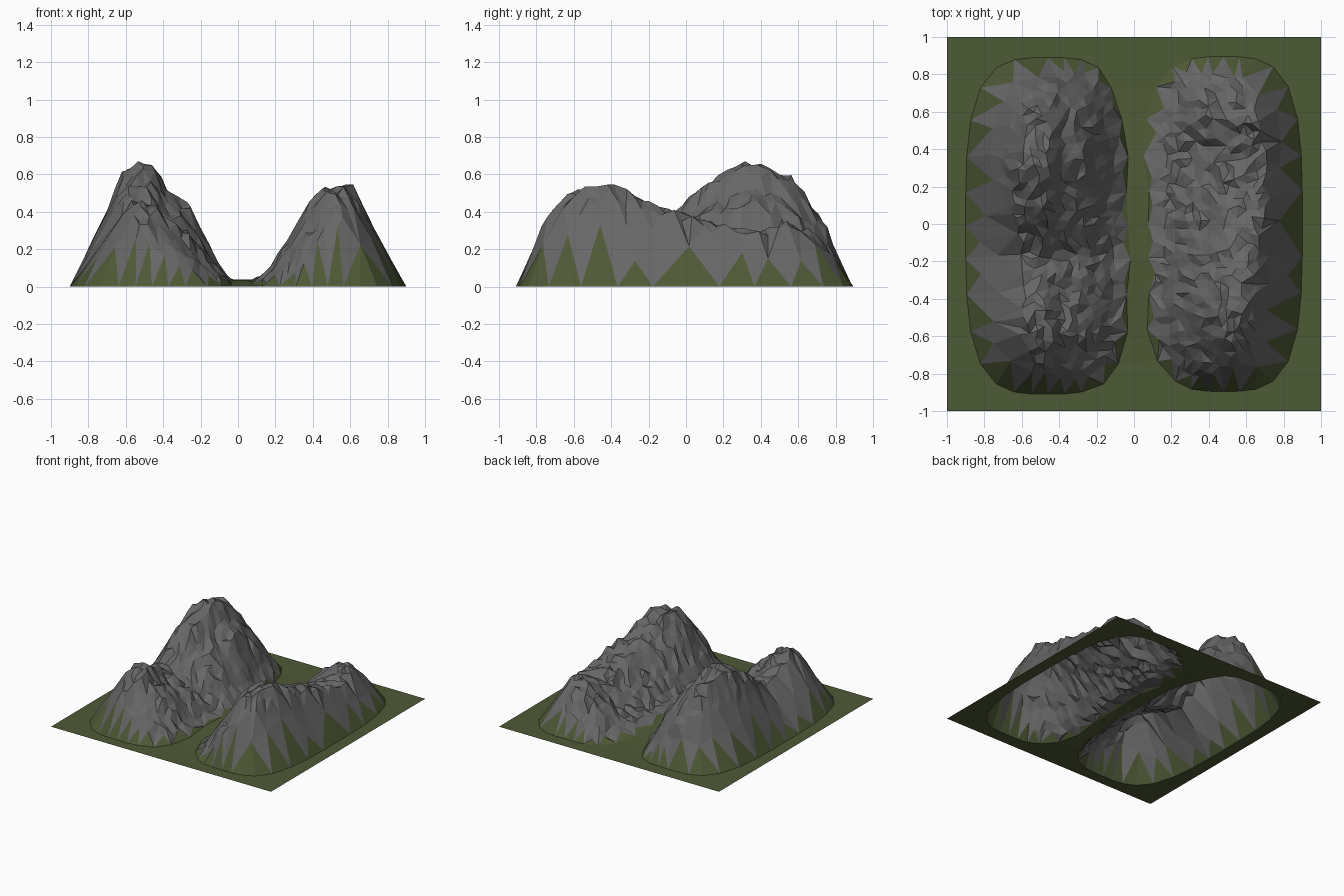
import bpy, math, random
from mathutils import Vector, noise
from mathutils.geometry import delaunay_2d_cdt

if "Cube" in bpy.data.objects:
    bpy.data.objects.remove(bpy.data.objects["Cube"])

random.seed(4)


def lerp_table(table, t):
    if t <= table[0][0]:
        return table[0][1]
    for (a, va), (b, vb) in zip(table, table[1:]):
        if t <= b:
            return va + (vb - va) * (t - a) / (b - a)
    return table[-1][1]


# Ridges: footprint centre, half sizes, crest line, crest height along y, inner slope
RIDGES = [
    dict(cx=-.46, cy=-.01, a=.44, b=.90, outer=-1,
         crest_x=[(-.6, -.51), (-.2, -.57), (.1, -.54), (.35, -.53), (.7, -.5)],
         crest=[(-.91, 0), (-.84, .17), (-.75, .32), (-.6, .46), (-.48, .44),
                (-.3, .34), (-.17, .32), (-.05, .42), (.1, .55), (.2, .60),
                (.3, .67), (.38, .67), (.45, .63), (.55, .59), (.66, .46),
                (.75, .33), (.89, 0)],
         inner=[(0, 0), (.16, .17), (.26, .32), (.46, .61), (.6, .72), (.72, .79),
                (.85, .96), (1, 1)]),
    dict(cx=.48, cy=0, a=.42, b=.895, outer=1,
         crest_x=[(-.5, .54), (-.2, .6), (0, .65), (.4, .67), (.6, .6), (.8, .54)],
         crest=[(-.9, 0), (-.84, .19), (-.75, .36), (-.6, .51), (-.42, .54),
                (-.3, .50), (-.2, .44), (-.06, .40), (.2, .32), (.4, .28),
                (.57, .34), (.7, .28), (.8, .16), (.89, 0)],
         inner=[(0, 0), (.2, .16), (.34, .37), (.5, .6), (.7, .88), (.8, .98), (1, 1)]),
]
OUTER = [(0, 0), (.2, .24), (.4, .47), (.6, .70), (.8, .95), (.88, 1)]
N = 3.5


def floor_z(x, y):
    return .038 * max(0, 1 - (y / .65) ** 2) if abs(x) < .2 else 0


def rim_radius(r, x, y):
    return (abs((x - r['cx']) / r['a']) ** N + abs((y - r['cy']) / r['b']) ** N) ** (1 / N)


def height(r, x, y):
    k = max(0, 1 - abs((y - r['cy']) / r['b']) ** N) ** (1 / N)
    lo, hi, c = r['cx'] - r['a'] * k, r['cx'] + r['a'] * k, lerp_table(r['crest_x'], y)
    u = (x - lo) / max(c - lo, .01) if x < c else (hi - x) / max(hi - c, .01)
    slope = OUTER if (x - c) * r['outer'] > 0 else r['inner']
    return lerp_table(r['crest'], y) * lerp_table(slope, max(0, u))


points, heights, edges, is_rim = [], [], [], []


def add(x, y, z, rim=True):
    points.append(Vector((x, y)))
    heights.append(z)
    is_rim.append(rim)


# Ground square corners
for x, y in [(-1, -1), (1, -1), (1, 1), (-1, 1)]:
    add(x, y, 0)
edges += [(i, (i + 1) % 4) for i in range(4)]

# Foot line of each ridge
RIM = 32
for r in RIDGES:
    start = len(points)
    for i in range(RIM):
        t = math.tau * i / RIM
        c, s = math.cos(t), math.sin(t)
        k = (abs(c) ** N + abs(s) ** N) ** (-1 / N)
        x, y = r['cx'] + r['a'] * c * k, r['cy'] + r['b'] * s * k
        if c * r['outer'] < -.4:                       # ragged valley side
            x += random.uniform(-.025, .025)
        add(x, y, floor_z(x, y))
        edges.append((start + i, start + (i + 1) % RIM))

# Rock points: sparse on the outer foot, dense on the crest and inner slope
for r in RIDGES:
    rim_pts = [p for p in points[4:] if rim_radius(r, *p) < 1.08]
    own = []
    for _ in range(6000):
        x = r['cx'] + random.uniform(-1, 1) * r['a']
        y = r['cy'] + random.uniform(-1, 1) * r['b']
        if rim_radius(r, x, y) > .94:
            continue
        h = height(r, x, y)
        side = (x - lerp_table(r['crest_x'], y)) * r['outer']
        coarse = side > .05 and h < .40 or abs(y) > .82
        gap = .11 if coarse else .036
        p = Vector((x, y))
        near_rim = .11 if side > -.1 else .065
        if any((p - q).length_squared < near_rim ** 2 for q in rim_pts):
            continue
        if any((p - q).length_squared < gap ** 2 for q in own):
            continue
        own.append(p)
        rough = .25 if coarse else 1
        z = h * (1 + .06 * rough * noise.noise(Vector((x * 6, y * 6, 2))))
        z += rough * random.uniform(-.026, .022)
        add(x, y, min(.67, max(z, floor_z(x, y) + .015)), False)

verts, _, faces, orig, _, _ = delaunay_2d_cdt(points, edges, [], 1, 1e-5)
src = [o[0] if o else 0 for o in orig]
mesh = bpy.data.meshes.new("mountain_terrain")
mesh.from_pydata([(v.x, v.y, heights[s]) for v, s in zip(verts, src)], [], faces)

# Grass and rock
for name, col in [("grass", (.076, .1, .036, 1)), ("rock", (.135, .135, .135, 1))]:
    m = bpy.data.materials.new(name)
    m.diffuse_color = col
    m.use_nodes = True
    m.node_tree.nodes["Principled BSDF"].inputs["Base Color"].default_value = m.diffuse_color
    mesh.materials.append(m)
for poly in mesh.polygons:
    on_rim = sum(is_rim[src[v]] for v in poly.vertices)
    poly.material_index = 0 if on_rim >= 2 else 1
    poly.use_smooth = False
    if poly.normal.z < 0:
        poly.flip()

terrain = bpy.data.objects.new("mountain_terrain", mesh)
bpy.context.collection.objects.link(terrain)
